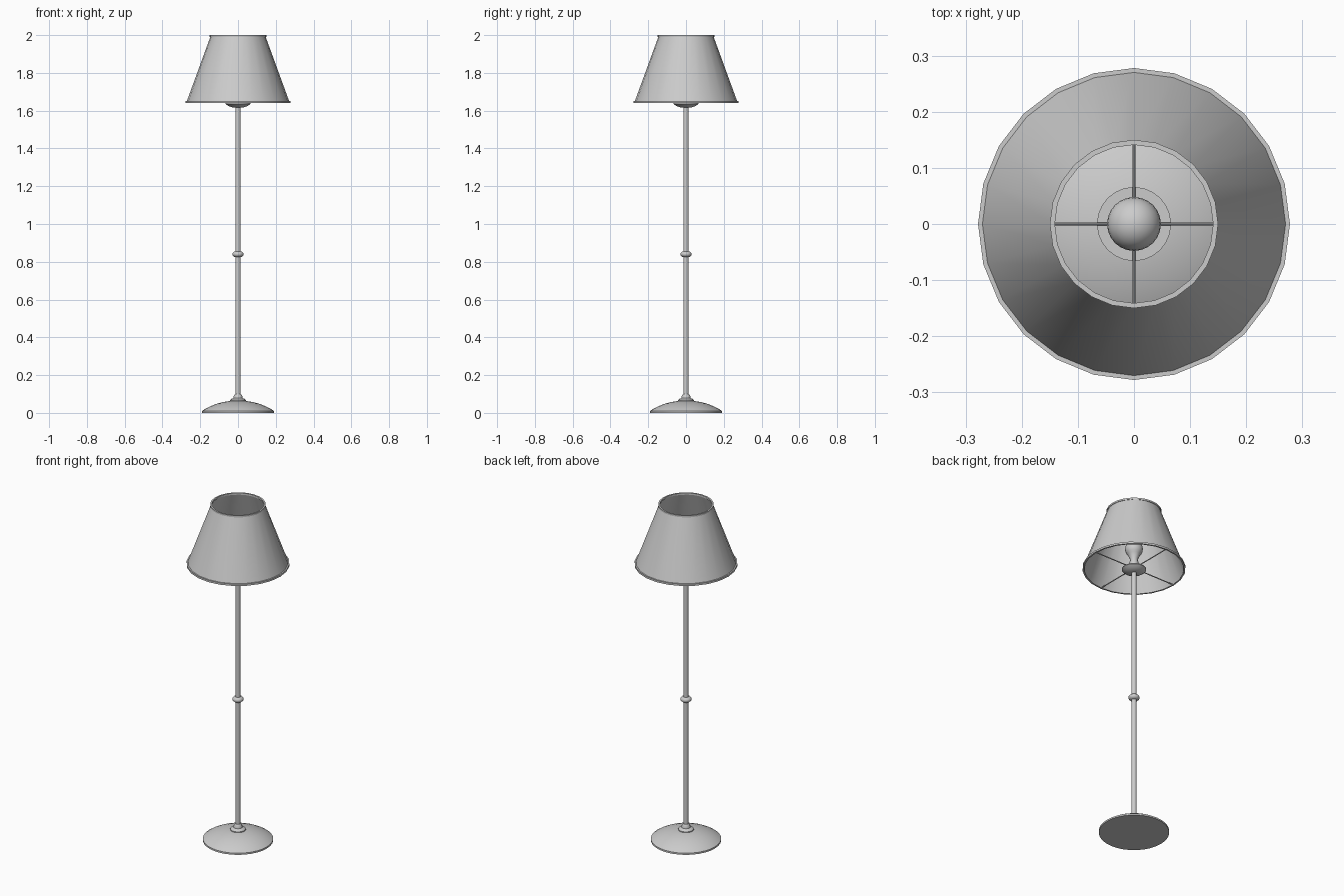
import bpy, bmesh, math
from mathutils import Vector

cube = bpy.data.objects.get("Cube")
if cube:
    bpy.data.objects.remove(cube, do_unlink=True)

grey = bpy.data.materials.new("plain_grey")
grey.use_nodes = True
colour = (0.6, 0.6, 0.6, 1)
grey.diffuse_color = colour
grey.node_tree.nodes["Principled BSDF"].inputs["Base Color"].default_value = colour


def finish(name, bm, angle=40):
    bmesh.ops.remove_doubles(bm, verts=bm.verts, dist=1e-5)
    bmesh.ops.recalc_face_normals(bm, faces=bm.faces)
    mesh = bpy.data.meshes.new(name)
    bm.to_mesh(mesh)
    bm.free()
    mesh.materials.append(grey)
    obj = bpy.data.objects.new(name, mesh)
    bpy.context.collection.objects.link(obj)
    bpy.ops.object.select_all(action='DESELECT')
    obj.select_set(True)
    bpy.context.view_layer.objects.active = obj
    bpy.ops.object.shade_smooth_by_angle(angle=math.radians(angle))
    return obj


def lathe(name, profile, sides=24, closed=False, angle=40):
    """Turn a (radius, height) profile around the z axis."""
    bm = bmesh.new()
    pts = [bm.verts.new((r, 0, z)) for r, z in profile]
    edges = [bm.edges.new(pair) for pair in zip(pts, pts[1:])]
    if closed:
        edges.append(bm.edges.new((pts[-1], pts[0])))
    bmesh.ops.spin(bm, geom=pts + edges, cent=(0, 0, 0), axis=(0, 0, 1),
                   angle=math.tau, steps=sides, use_duplicate=False)
    return finish(name, bm, angle)


def rod(name, start, end, radius, sides=8):
    start, end = Vector(start), Vector(end)
    bm = bmesh.new()
    bmesh.ops.create_cone(bm, cap_ends=True, segments=sides, radius1=radius,
                          radius2=radius, depth=(end - start).length)
    turn = (end - start).to_track_quat('Z', 'Y')
    bmesh.ops.rotate(bm, verts=bm.verts, matrix=turn.to_matrix())
    bmesh.ops.translate(bm, verts=bm.verts, vec=(start + end) / 2)
    return finish(name, bm)


# Domed foot with a thin lip
lathe("base", [(0, 0), (0.19, 0), (0.19, 0.01), (0.172, 0.022), (0.145, 0.036),
               (0.11, 0.049), (0.075, 0.058), (0.04, 0.063), (0, 0.063)], 32)

# Stepped collar where the pole meets the foot
lathe("base_collar", [(0, 0.058), (0.042, 0.058), (0.042, 0.068), (0.036, 0.074),
                      (0.024, 0.078), (0.022, 0.092), (0.016, 0.1), (0, 0.1)])

# Pole and its middle ring
lathe("pole", [(0, 0.09), (0.014, 0.09), (0.014, 1.63), (0, 1.63)], 16)
lathe("pole_ring", [(0.013, 0.825), (0.022, 0.827), (0.029, 0.834), (0.03, 0.84),
                    (0.029, 0.846), (0.022, 0.853), (0.013, 0.855)])

# Cup under the lamp, and the socket
lathe("lamp_cup", [(0, 1.615), (0.025, 1.616), (0.05, 1.624), (0.066, 1.636),
                   (0.066, 1.641), (0, 1.641)])
lathe("socket", [(0, 1.64), (0.024, 1.64), (0.024, 1.685), (0, 1.685)], 16)

# Bulb: a neck flaring into a ball
ball = [(0.048 * math.sin(math.radians(a)), 1.765 - 0.048 * math.cos(math.radians(a)))
        for a in range(45, 180, 15)]
lathe("bulb", [(0, 1.68), (0.02, 1.68), (0.022, 1.705)] + ball + [(0, 1.813)], angle=60)

# Open tapered shade, with a hoop at each end
lathe("shade", [(0.272, 1.647), (0.145, 1.995), (0.142, 1.995), (0.269, 1.647)],
      closed=True)
for name, radius, low, high in (("bottom_hoop", 0.278, 1.641, 1.652),
                                ("top_hoop", 0.15, 1.99, 2.0)):
    inner = radius - 0.009
    lathe(name, [(radius, low), (radius, high), (inner, high), (inner, low)],
          closed=True)

# Four spokes from the cup to the lower hoop
for i, (x, y) in enumerate(((1, 0), (0, 1), (-1, 0), (0, -1))):
    rod(f"spoke_{i + 1}", (0.02 * x, 0.02 * y, 1.646),
        (0.272 * x, 0.272 * y, 1.646), 0.003)
